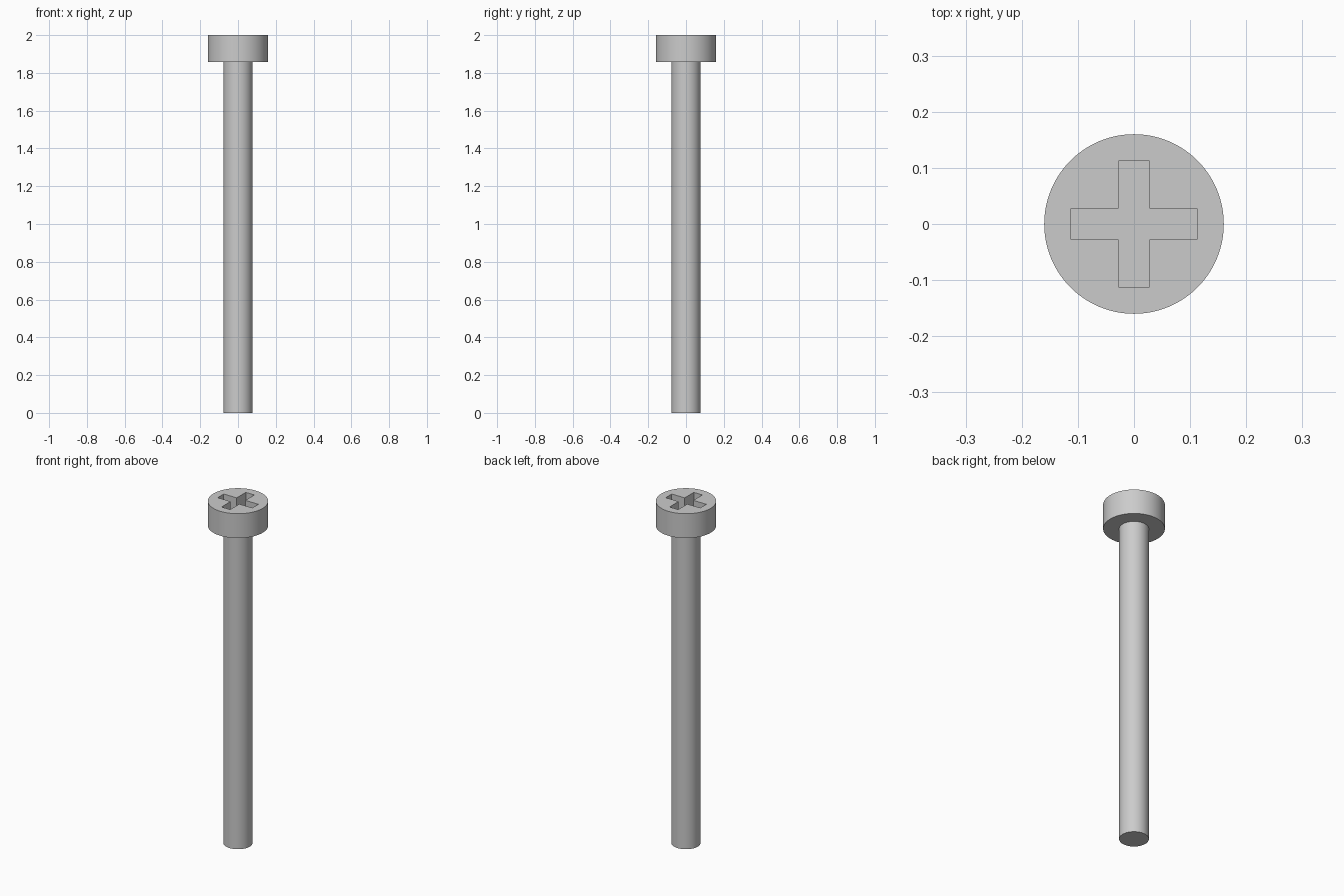
import bpy
import bmesh
import math

cube = bpy.data.objects.get("Cube")
if cube:
    bpy.data.objects.remove(cube, do_unlink=True)

SIDES = 96
HEAD_BASE, TOP = 1.857, 2.0
HEAD_R, SHAFT_R = 0.16, 0.077
SLOT_LONG, SLOT_HALF, SLOT_DEPTH = 0.112, 0.028, 0.08

steel = bpy.data.materials.new("Grey steel")
steel.use_nodes = True
grey = (0.6, 0.6, 0.6, 1.0)
steel.diffuse_color = grey
steel.node_tree.nodes["Principled BSDF"].inputs["Base Color"].default_value = grey


def make_object(name, bm):
    bmesh.ops.recalc_face_normals(bm, faces=bm.faces)
    mesh = bpy.data.meshes.new(name)
    bm.to_mesh(mesh)
    bm.free()
    mesh.materials.append(steel)
    obj = bpy.data.objects.new(name, mesh)
    bpy.context.collection.objects.link(obj)
    return obj


# Shaft and head as one stepped, closed body of revolution
bm = bmesh.new()
profile = [(SHAFT_R, 0), (SHAFT_R, HEAD_BASE), (HEAD_R, HEAD_BASE), (HEAD_R, TOP)]
rings = []
for r, z in profile:
    angles = [2 * math.pi * i / SIDES for i in range(SIDES)]
    rings.append([bm.verts.new((r * math.cos(a), r * math.sin(a), z)) for a in angles])
for low, high in zip(rings, rings[1:]):
    for i in range(SIDES):
        j = (i + 1) % SIDES
        bm.faces.new((low[i], low[j], high[j], high[i]))
bm.faces.new(rings[0][::-1])
bm.faces.new(rings[-1])
screw = make_object("screw_body", bm)

# Cross-shaped cutter for the drive recess
bm = bmesh.new()
L, H = SLOT_LONG, SLOT_HALF
outline = []
for k in range(4):
    c, s = round(math.cos(k * math.pi / 2)), round(math.sin(k * math.pi / 2))
    for x, y in ((L, -H), (L, H), (H, H)):
        outline.append(bm.verts.new((c * x - s * y, s * x + c * y, TOP - SLOT_DEPTH)))
floor = bm.faces.new(outline)
extruded = bmesh.ops.extrude_face_region(bm, geom=[floor], use_keep_orig=True)
for item in extruded["geom"]:
    if isinstance(item, bmesh.types.BMVert):
        item.co.z = TOP + 0.05
cutter = make_object("recess_cutter", bm)

# Cut the recess, then remove the cutter
cut = screw.modifiers.new("Cross recess", "BOOLEAN")
cut.operation = "DIFFERENCE"
cut.solver = "EXACT"
cut.object = cutter
bpy.ops.object.select_all(action="DESELECT")
screw.select_set(True)
bpy.context.view_layer.objects.active = screw
bpy.ops.object.modifier_apply(modifier=cut.name)
bpy.data.objects.remove(cutter, do_unlink=True)

bpy.ops.object.shade_smooth_by_angle(angle=math.radians(30))
